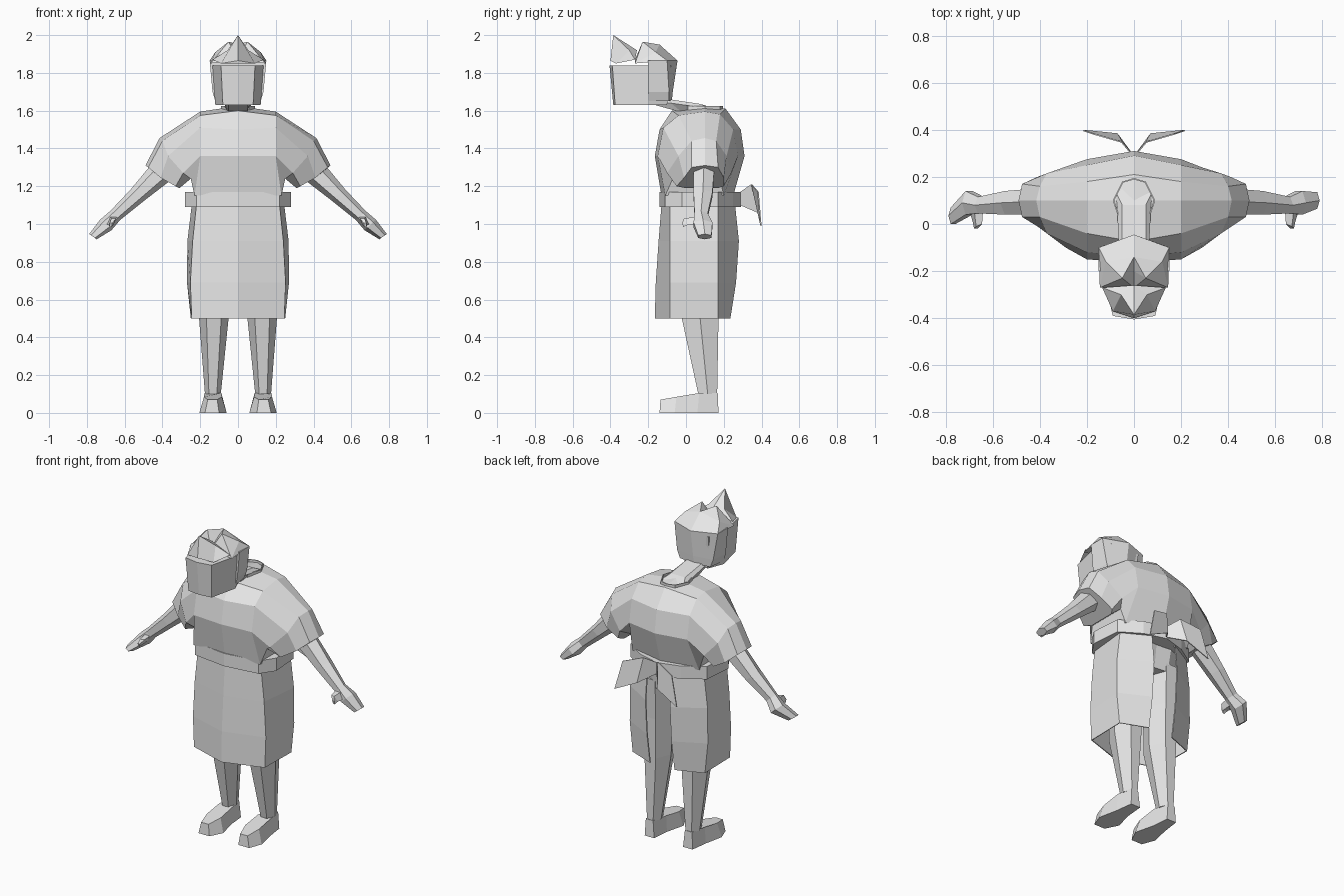
import bpy, bmesh
from mathutils import Vector

grey = bpy.data.materials.new("light grey")
grey.diffuse_color = (0.8, 0.8, 0.8, 1)


def finish(name, bm, thick=0):
    bmesh.ops.recalc_face_normals(bm, faces=bm.faces)
    me = bpy.data.meshes.new(name)
    bm.to_mesh(me)
    bm.free()
    me.materials.append(grey)
    ob = bpy.data.objects.new(name, me)
    bpy.context.collection.objects.link(ob)
    if thick:
        m = ob.modifiers.new("thickness", 'SOLIDIFY')
        m.thickness = thick
    return ob


def loft(name, rings, closed=True, caps=True, thick=0, side=1):
    """Skin a list of equal-length rings of 3D points."""
    bm = bmesh.new()
    rows = [[bm.verts.new((p[0] * side, p[1], p[2])) for p in r] for r in rings]
    n = len(rows[0])
    for a, b in zip(rows, rows[1:]):
        for i in range(n if closed else n - 1):
            j = (i + 1) % n
            bm.faces.new((a[i], a[j], b[j], b[i]))
    if caps:
        bm.faces.new(rows[0])
        bm.faces.new(rows[-1])
    return finish(name, bm, thick)


def mirrored(half):
    """Complete a half outline running from front to back."""
    return half + [(-p[0],) + tuple(p[1:]) for p in reversed(half) if abs(p[0]) > 1e-6]


def level(half, z):
    return [(x, y, z) for x, y in mirrored(half)]


def polys(name, verts, faces, thick=0):
    bm = bmesh.new()
    vs = [bm.verts.new(v) for v in verts]
    for f in faces:
        bm.faces.new([vs[i] for i in f])
    return finish(name, bm, thick)


def hexring(c, rx, ry, skew=0.0):
    """Six-sided ring; skew tilts it so that the outer side sits higher."""
    pts = [(1, 0), (.5, 1), (-.5, 1), (-1, 0), (-.5, -1), (.5, -1)]
    return [(c[0] + rx * u, c[1] + ry * v, c[2] + skew * u) for u, v in pts]


# Blouse: cross-sections lofted from sleeve to sleeve, ring order front hem -> top -> back hem
mid = [(0, y, z) for y, z in [(-.13, 1.15), (-.165, 1.36), (-.14, 1.5), (-.075, 1.6), (.1, 1.625),
                              (.21, 1.61), (.29, 1.5), (.31, 1.36), (.25, 1.15)]]
chest = [(.23, -.11, 1.15), (.20, -.15, 1.36), (.20, -.12, 1.51), (.20, -.04, 1.575), (.20, .1, 1.595),
         (.20, .18, 1.58), (.20, .25, 1.5), (.20, .275, 1.36), (.23, .2, 1.15)]
shoulder = [(.25, -.07, 1.24), (.29, -.10, 1.27), (.37, -.04, 1.36), (.40, .03, 1.44), (.415, .1, 1.455),
            (.40, .16, 1.44), (.37, .215, 1.36), (.29, .24, 1.27), (.25, .18, 1.24)]
cuff = [(.31, .0, 1.19), (.33, -.05, 1.20), (.41, -.01, 1.245), (.475, .03, 1.30), (.49, .1, 1.31),
        (.475, .17, 1.30), (.41, .2, 1.245), (.33, .2, 1.20), (.31, .17, 1.19)]
half_blouse = [cuff, shoulder, chest]
flip = [[(-x, y, z) for x, y, z in r] for r in half_blouse]
loft("blouse", flip + [mid] + half_blouse[::-1])

# Neck reaching forward, and the collar it comes out of
loft("neck", [[(-.075, .13, 1.61), (-.05, .18, 1.60), (.05, .18, 1.60), (.075, .13, 1.61),
               (.05, .08, 1.635), (-.05, .08, 1.635)],
              [(-.065, -.08, 1.64), (-.05, -.02, 1.59), (.05, -.02, 1.59), (.065, -.08, 1.64),
               (.05, -.1, 1.662), (-.05, -.1, 1.662)],
              [(-.06, -.2, 1.65), (-.05, -.2, 1.64), (.05, -.2, 1.64), (.06, -.2, 1.65),
               (.05, -.2, 1.69), (-.05, -.2, 1.69)]])
collar = [(.06, .01), (.09, .1), (.05, .18), (0, .195)]
loft("collar", [level(collar, 1.59), level(collar, 1.625)], caps=False, thick=.006)

# Head: face in front, wider shell behind
loft("face", [level([(0, -.385), (.08, -.375), (.12, -.2), (.08, -.1)], 1.63),
              level([(0, -.405), (.09, -.39), (.135, -.2), (.1, -.08)], 1.84)])
loft("head_shell", [level([(.12, -.2), (.105, -.09), (0, -.075)], 1.65),
                    level([(.135, -.2), (.125, -.09), (0, -.07)], 1.70),
                    level([(.15, -.2), (.15, -.1), (0, -.045)], 1.865)])

# Hair: back cap with twin peaks
polys("hair_cap",
      [(.145, -.27, 1.85), (.15, -.1, 1.865), (0, -.045, 1.865), (-.15, -.1, 1.865), (-.145, -.27, 1.85),
       (.05, -.23, 1.965), (0, -.2, 1.92), (-.05, -.23, 1.965), (0, -.14, 1.95), (0, -.27, 1.87),
       (.12, -.16, 1.91), (-.12, -.16, 1.91)],
      [(0, 1, 10), (0, 10, 5), (1, 2, 8, 10), (10, 8, 5), (5, 8, 6), (6, 8, 7), (7, 8, 11), (8, 2, 3, 11),
       (11, 3, 4), (7, 11, 4), (9, 0, 5), (9, 5, 6), (9, 6, 7), (9, 7, 4), (0, 9, 4, 3, 2, 1)])
# Hair: pointed front tuft
polys("hair_tuft",
      [(0, -.385, 2.0), (0, -.4, 1.865), (.09, -.37, 1.85), (.135, -.27, 1.87), (.055, -.3, 1.92),
       (0, -.26, 1.92), (-.055, -.3, 1.92), (-.135, -.27, 1.87), (-.09, -.37, 1.85)],
      [(0, 1, 2, 4), (2, 3, 4), (0, 4, 5), (4, 3, 5), (0, 5, 6), (5, 7, 6), (0, 6, 8, 1), (6, 7, 8),
       (1, 8, 7, 5, 3, 2)])

# Belt
belt = [(0, -.14), (.22, -.11), (.28, -.02), (.265, .17), (.14, .25), (0, .29)]
loft("belt", [level(belt, 1.09), level(belt, 1.17)])

# Hips hidden under the apron
hips = [(0, -.1), (.19, -.07), (.215, .16), (.1, .21), (0, .2)]
loft("hips", [level([(x * .9, y * .9) for x, y in hips], .95), level(hips, 1.1)])

# Apron skirt, open at the back
skirt = []
for z, f, w, s, b in [(1.1, -.13, .22, .245, .26), (.91, -.145, .24, .268, .28),
                      (.69, -.16, .252, .27, .265), (.5, -.165, .245, .25, .235)]:
    half = [(0, f, z), (w, -.085, z), (s, .17, z), (.085, b, z)]
    skirt.append([(-x, y, zz) for x, y, zz in half[:0:-1]] + half)
loft("apron_skirt", skirt, closed=False, caps=False, thick=.006)

for side, word in ((1, "left"), (-1, "right")):
    # Bow ribbon: narrow strip from the knot, folding out into a flap
    loft(word + "_bow",
         [[(0, .29, 1.17), (0, .29, 1.10)],
          [(.05, .35, 1.21), (.07, .385, 1.06)],
          [(.17, .385, 1.17), (.215, .4, .99)]],
         closed=False, caps=False, thick=.006, side=side)

    # Leg
    loft(word + "_leg",
         [hexring((.125, .07, 1.0), .095, .125), hexring((.128, .08, .75), .088, .10),
          hexring((.128, .075, .5), .078, .097), hexring((.133, .115, .1), .042, .05)], side=side)

    # Foot: sole outline, then a top that slopes down to the toe
    sole = [(.10, .172), (.165, .172), (.18, .06), (.205, -.06), (.175, -.14), (.10, -.14), (.06, -.06), (.09, .06)]
    top = [(.11, .168, .105), (.16, .168, .105), (.178, .07, .105), (.18, -.05, .085),
           (.16, -.135, .07), (.11, -.135, .07), (.085, -.05, .085), (.088, .07, .105)]
    loft(word + "_foot", [[(x, y, 0) for x, y in sole], top], side=side)

    # Arm: tilted rings from the sleeve down to the wrist
    loft(word + "_arm",
         [hexring((.40, .095, 1.28), .055, .055, .04), hexring((.53, .09, 1.155), .038, .05, .028),
          hexring((.65, .08, 1.045), .026, .035, .024)], side=side)
    # Hand and thumb; the two hands are turned differently
    tip = .10 if side > 0 else .035
    loft(word + "_hand",
         [hexring((.65, .08, 1.045), .026, .035, .024), hexring((.70, .09, .995), .03, .05, .028),
          hexring((.768, tip, .933), .02, .035, .014)], side=side)
    loft(word + "_thumb",
         [[(.64, .07, 1.04), (.68, .07, 1.04), (.70, .06, 1.0), (.66, .06, 1.0)],
          [(.645, .0, 1.03), (.67, -.01, 1.03), (.685, .01, .995), (.66, .0, .995)],
          [(.665, -.02, 1.005), (.68, -.02, 1.005), (.68, -.015, .985), (.67, -.015, .985)]], side=side)
